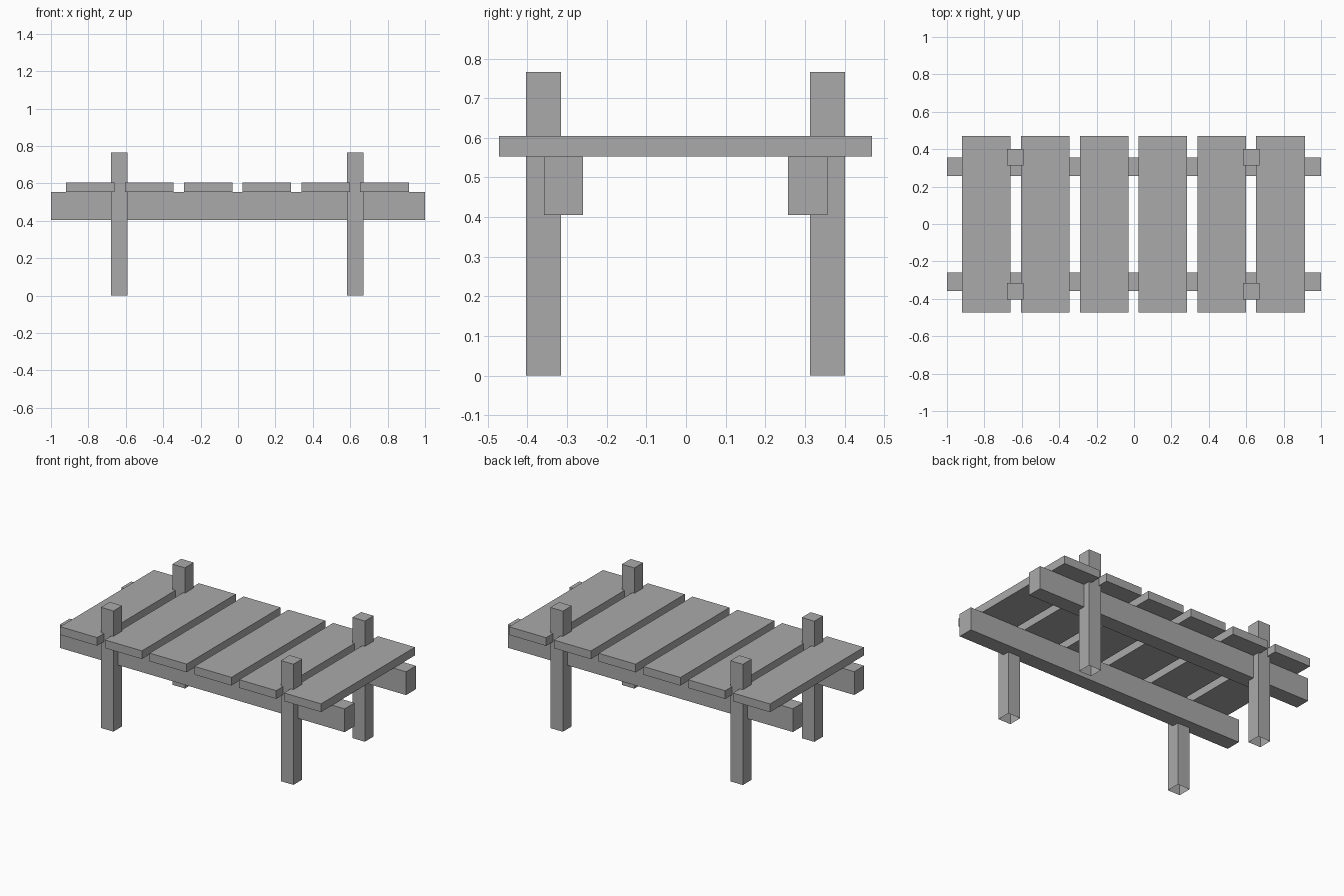
import bpy
import bmesh

cube = bpy.data.objects.get("Cube")
if cube:
    bpy.data.objects.remove(cube, do_unlink=True)

# Single plain grey
GREY = (0.4, 0.4, 0.4, 1.0)
grey = bpy.data.materials.new("plain_grey")
grey.use_nodes = True
grey.diffuse_color = GREY
bsdf = next(n for n in grey.node_tree.nodes if n.type == "BSDF_PRINCIPLED")
bsdf.inputs["Base Color"].default_value = GREY


def box(name, center, size, open_bottom=False):
    """Flat-sided timber, optionally without its underside."""
    bm = bmesh.new()
    bmesh.ops.create_cube(bm, size=1)
    bmesh.ops.scale(bm, vec=size, verts=bm.verts)
    if open_bottom:
        under = [f for f in bm.faces if f.normal.z < -0.9]
        bmesh.ops.delete(bm, geom=under, context="FACES_ONLY")
    mesh = bpy.data.meshes.new(name)
    bm.to_mesh(mesh)
    bm.free()
    mesh.materials.append(grey)
    obj = bpy.data.objects.new(name, mesh)
    obj.location = center
    bpy.context.collection.objects.link(obj)
    return obj


POST_W, POST_H = 0.088, 0.766
BEAM_LOW, DECK_LOW, DECK_TOP = 0.405, 0.553, 0.605

# Long beams and the posts standing outside them
for side, beam_y, post_y in (("front", -0.309, -0.36), ("back", 0.307, 0.357)):
    box(f"{side}_beam", (0, beam_y, (BEAM_LOW + DECK_LOW) / 2),
        (2, 0.099, DECK_LOW - BEAM_LOW))
    for end, post_x in (("right", -0.636), ("left", 0.628)):
        box(f"{side}_{end}_post", (post_x, post_y, POST_H / 2),
            (POST_W, POST_W, POST_H), open_bottom=True)

# Evenly spaced deck planks
for i in range(6):
    box(f"deck_plank_{i + 1}", (-0.789 + 0.3145 * i, -0.001, (DECK_LOW + DECK_TOP) / 2),
        (0.26, 0.942, DECK_TOP - DECK_LOW))
